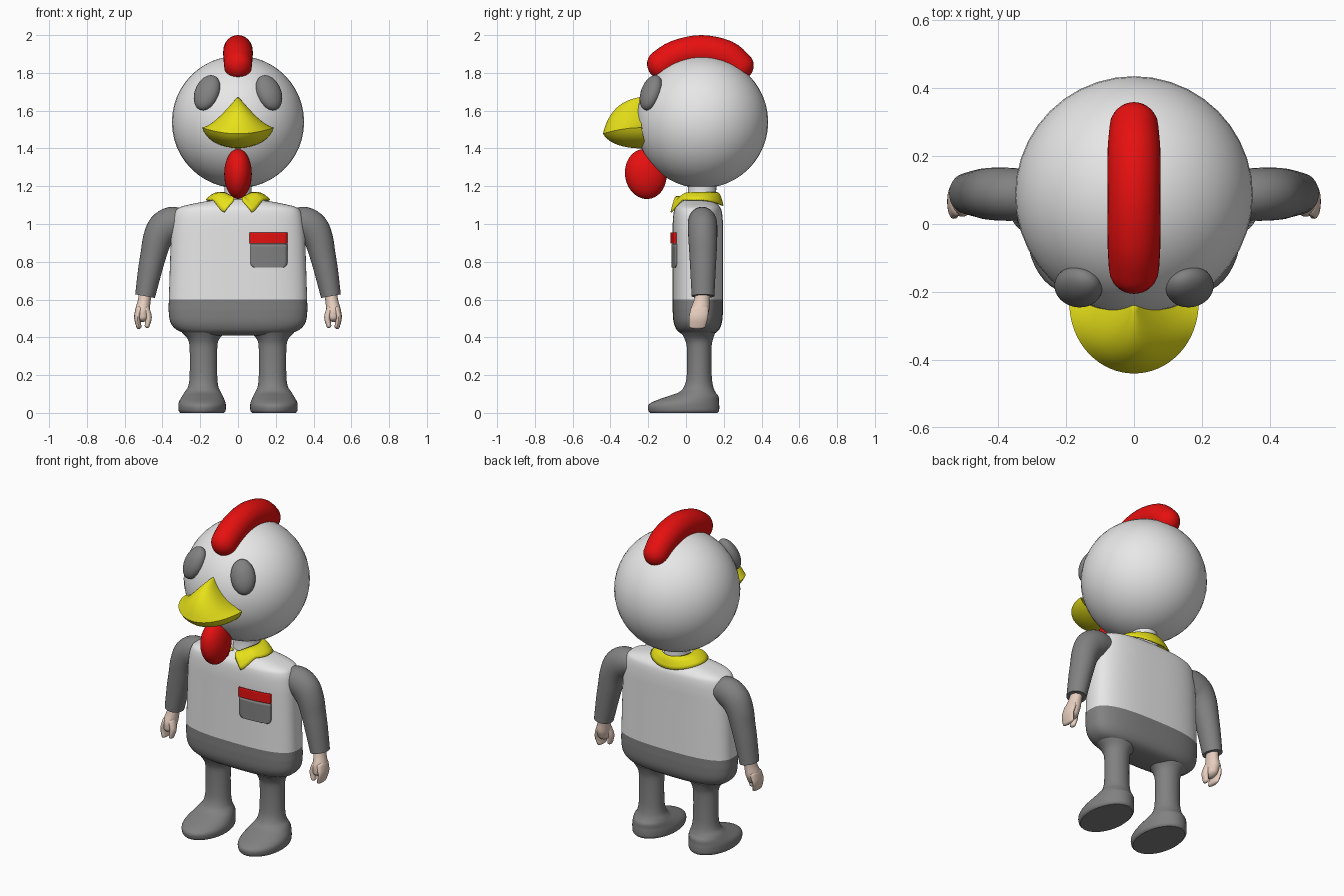
import bpy, bmesh, math
from mathutils import Vector, Euler

if "Cube" in bpy.data.objects:
    bpy.data.objects.remove(bpy.data.objects["Cube"])


def material(name, *rgb):
    m = bpy.data.materials.new(name)
    m.use_nodes = True
    m.diffuse_color = (*rgb, 1)
    node = next(n for n in m.node_tree.nodes if n.type == 'BSDF_PRINCIPLED')
    node.inputs["Base Color"].default_value = (*rgb, 1)
    return m


WHITE = material("white", 0.8, 0.8, 0.8)
GREY = material("grey", 0.22, 0.22, 0.22)
RED = material("red", 0.8, 0.005, 0.005)
YELLOW = material("yellow", 0.8, 0.75, 0.01)
SKIN = material("skin", 0.8, 0.62, 0.52)


def finish(name, bm, *mats, solid=0, angle=40):
    bmesh.ops.remove_doubles(bm, verts=bm.verts, dist=1e-5)
    bmesh.ops.recalc_face_normals(bm, faces=bm.faces)
    mesh = bpy.data.meshes.new(name)
    bm.to_mesh(mesh)
    bm.free()
    ob = bpy.data.objects.new(name, mesh)
    bpy.context.collection.objects.link(ob)
    for m in mats:
        mesh.materials.append(m)
    if solid:
        mod = ob.modifiers.new("thickness", 'SOLIDIFY')
        mod.thickness = solid
        mod.offset = 0
    bpy.ops.object.select_all(action='DESELECT')
    ob.select_set(True)
    bpy.context.view_layer.objects.active = ob
    bpy.ops.object.shade_smooth_by_angle(angle=math.radians(angle))
    return ob


def add_grid(bm, rows, closed=False):
    """Skin a list of equally long point rows."""
    vs = [[bm.verts.new(p) for p in r] for r in rows]
    n = len(vs[0])
    for r0, r1 in zip(vs, vs[1:]):
        for i in range(n if closed else n - 1):
            j = (i + 1) % n
            bm.faces.new((r0[i], r0[j], r1[j], r1[i]))
    return vs


def smooth_rows(rows, steps):
    """Catmull-Rom samples running through every row."""
    rows = [Vector(r) for r in rows]
    out = []
    for i in range(len(rows) - 1):
        p1, p2 = rows[i], rows[i + 1]
        p0, p3 = rows[max(i - 1, 0)], rows[min(i + 2, len(rows) - 1)]
        for k in range(steps):
            t = k / steps
            out.append(p1 + (p2 - p0) * (t / 2)
                       + (p0 * 2 - p1 * 5 + p2 * 4 - p3) * (t * t / 2)
                       + (p1 * 3 - p0 - p2 * 3 + p3) * (t ** 3 / 2))
    return out + [rows[-1]]


def sweep(name, rows, mats, binormal=(0, 1, 0), upright=False, power=2,
          round_ends=False, steps=4, segs=32, side=1, rule=None):
    """Sweep ovals along rows of x, y, z, in-plane radius, binormal radius."""
    rows = smooth_rows(rows, steps)
    pts = [Vector(r[:3]) for r in rows]
    b = Vector(binormal)
    rings = []
    for i, r in enumerate(rows):
        t = (pts[min(i + 1, len(pts) - 1)] - pts[max(i - 1, 0)]).normalized()
        if upright:
            t = Vector((0, 0, 1))
        rings.append((pts[i], t, r[3], r[4]))
    if round_ends:
        caps = [math.radians(a) for a in (15, 30, 45, 60, 75, 86)]

        def cap(ring, sign):
            p, t, a, c = ring
            return [(p + t * sign * min(a, c) * math.sin(k), t,
                     a * math.cos(k), c * math.cos(k)) for k in caps]
        rings = cap(rings[0], -1)[::-1] + rings + cap(rings[-1], 1)
    bm = bmesh.new()
    loops = []
    for p, t, a, c in rings:
        u = b.cross(t).normalized()
        loop = []
        for i in range(segs):
            w = 2 * math.pi * i / segs
            co, si = math.cos(w), math.sin(w)
            q = (p + u * a * math.copysign(abs(co) ** (2 / power), co)
                 + b * c * math.copysign(abs(si) ** (2 / power), si))
            loop.append((q.x * side, q.y, q.z))
        loops.append(loop)
    vs = add_grid(bm, loops, True)
    bm.faces.new(vs[0])
    bm.faces.new(vs[-1])
    if rule:
        for f in bm.faces:
            f.material_index = rule(f.calc_center_median())
    return finish(name, bm, *mats)


def ball(name, centre, radii, mat, rot=(0, 0, 0)):
    bm = bmesh.new()
    bmesh.ops.create_uvsphere(bm, u_segments=40, v_segments=24, radius=1)
    turn = Euler(rot).to_matrix()
    for v in bm.verts:
        v.co = turn @ Vector(a * r for a, r in zip(v.co, radii)) + Vector(centre)
    return finish(name, bm, mat)


# Torso: shirt above the waistline, trousers below
BY, POWER = 0.0625, 2.8
torso = [(0.41, .2, .06), (0.42, .27, .088), (0.44, .325, .112), (0.48, .358, .128),
         (0.54, .367, .133), (0.6, .366, .133), (0.9, .356, .133), (1.0, .348, .133),
         (1.06, .335, .128), (1.09, .305, .117), (1.115, .2, .09), (1.13, .1, .065)]
sweep("torso", [(0, BY, z, a, c) for z, a, c in torso], (GREY, WHITE),
      upright=True, power=POWER, segs=80, rule=lambda p: int(p.z > 0.6))
sweep("neck", [(0, .085, 1.09, .085, .085), (0, .085, 1.17, .072, .075),
               (0, .085, 1.24, .078, .08)], (WHITE,), upright=True)

# Head, comb and wattle
ball("head", (0, .085, 1.54), (.35, .35, .35), WHITE)
sweep("comb", [(0, -.13, 1.842, .08, .074), (0, -.05, 1.89, .083, .078),
               (0, .08, 1.916, .084, .078), (0, .21, 1.89, .083, .078),
               (0, .285, 1.835, .076, .072)], (RED,), binormal=(1, 0, 0),
      round_ends=True)
ball("wattle", (0, -.213, 1.265), (.073, .11, .133), RED, (math.radians(8), 0, 0))

# Beak halves fan from a shared curved rim to a point on the face
for name, apex, top in (("upper_beak", (0, -.235, 1.672), True),
                        ("lower_beak", (0, -.2, 1.4), False)):
    bm = bmesh.new()
    rows = []
    for i in range(33):
        u = math.pi * (i / 32 - .5)
        s, c = math.sin(u), math.cos(u)
        rim = Vector((.19 * s, -.235 - .205 * c, 1.478 + .032 * s * s))
        row = [Vector((0, -.1, 1.5))]
        for k in range(13):
            t = k / 12
            p = rim.lerp(Vector(apex), t)
            arch = 4 * t * (1 - t)
            if top:
                p += Vector((0, -.03 * c, .04 * c - .03 * s * s)) * arch
            else:
                p += Vector((.03 * s, -.035 * c, -.022)) * arch
            row.append(p)
        rows.append(row)
    add_grid(bm, rows)
    finish(name, bm, YELLOW)

# Collar: a sloping ring, open at the front, with two pointed flaps
bm = bmesh.new()
rows = []
for i in range(65):
    deg = 10 + 340 * i / 64
    a = math.radians(deg)
    s, c = math.sin(a), math.cos(a)
    front = min(deg, 360 - deg)
    flap = max(0, 1 - abs(front - 27) / 24)
    inner = Vector((.082 * s, .08 - .088 * c - .015 * max(c, 0), 1.165 - .025 * max(c, 0) ** 4))
    outer = Vector((.168 * s, BY - .132 * c - .025 * flap,
                    1.127 - .07 * flap - .03 * max(-c, 0) ** 2))
    if front < 27:
        outer = outer.lerp(inner, .3 * (27 - front) / 17)
    rows.append([inner.lerp(outer, k / 6)
                 + Vector((0, -.012 * max(c, 0), .014)) * math.sin(math.pi * k / 6)
                 for k in range(7)])
add_grid(bm, rows)
finish("collar", bm, YELLOW, solid=.008)


# Chest pocket and badge follow the curve of the shirt front
def plate(name, x0, x1, z0, z1, lift, corner, mat):
    bm = bmesh.new()
    rows = []
    for j in range(17):
        z = z0 + (z1 - z0) * (j / 16) ** 2
        d = max(corner - (z - z0), 0)
        inset = corner - math.sqrt(max(corner ** 2 - d ** 2, 0))
        row = []
        for i in range(13):
            x = x0 + inset + (x1 - x0 - 2 * inset) * i / 12
            y = BY - .133 * (1 - (x / .358) ** POWER) ** (1 / POWER)
            row.append((x, y - lift, z))
        rows.append(row)
    add_grid(bm, rows)
    finish(name, bm, mat, solid=.009)


plate("pocket", .065, .26, .77, .893, .003, .025, GREY)
plate("badge", .06, .262, .898, .955, .008, 0, RED)

# Paired parts
for label, s in (("left", 1), ("right", -1)):
    ball(label + "_eye", (.164 * s, -.185, 1.695), (.069, .05, .1), GREY,
         (math.radians(-24), math.radians(-9 * s), math.radians(30 * s)))

    leg = [(0, .19, -.012, .115, .178), (.012, .19, -.012, .124, .187),
           (.04, .19, -.012, .126, .188), (.062, .19, .003, .121, .171),
           (.088, .188, .038, .108, .134), (.11, .187, .06, .096, .096),
           (.14, .184, .067, .08, .077), (.2, .183, .07, .073, .066),
           (.34, .183, .07, .073, .065), (.39, .183, .068, .083, .075),
           (.425, .183, .065, .115, .09)]
    sweep(label + "_leg", [(x, y, z, a, c) for z, x, y, a, c in leg], (GREY,),
          upright=True, side=s, segs=40)

    sweep(label + "_sleeve", [(.29, .085, 1.01, .07, .07), (.345, .087, 1.005, .087, .077),
                              (.395, .088, .975, .087, .078), (.428, .089, .915, .077, .076),
                              (.447, .09, .84, .069, .072), (.467, .09, .75, .063, .067),
                              (.492, .09, .618, .053, .06)], (GREY,), side=s)

    # Hand: palm, curved fingers and thumb
    sweep(label + "_palm", [(.49, .09, .635, .033, .038), (.497, .082, .59, .034, .042),
                            (.505, .073, .545, .038, .05), (.505, .067, .515, .034, .045)],
          (SKIN,), side=s, round_ends=True, segs=24)
    sweep(label + "_fingers", [(.522, .072, .55, .021, .048), (.533, .066, .505, .017, .05),
                               (.525, .06, .458, .014, .044)],
          (SKIN,), side=s, round_ends=True, segs=24)
    sweep(label + "_thumb", [(.488, .06, .55, .02, .03), (.473, .05, .505, .017, .024),
                             (.481, .046, .462, .013, .02)],
          (SKIN,), side=s, round_ends=True, segs=24)
